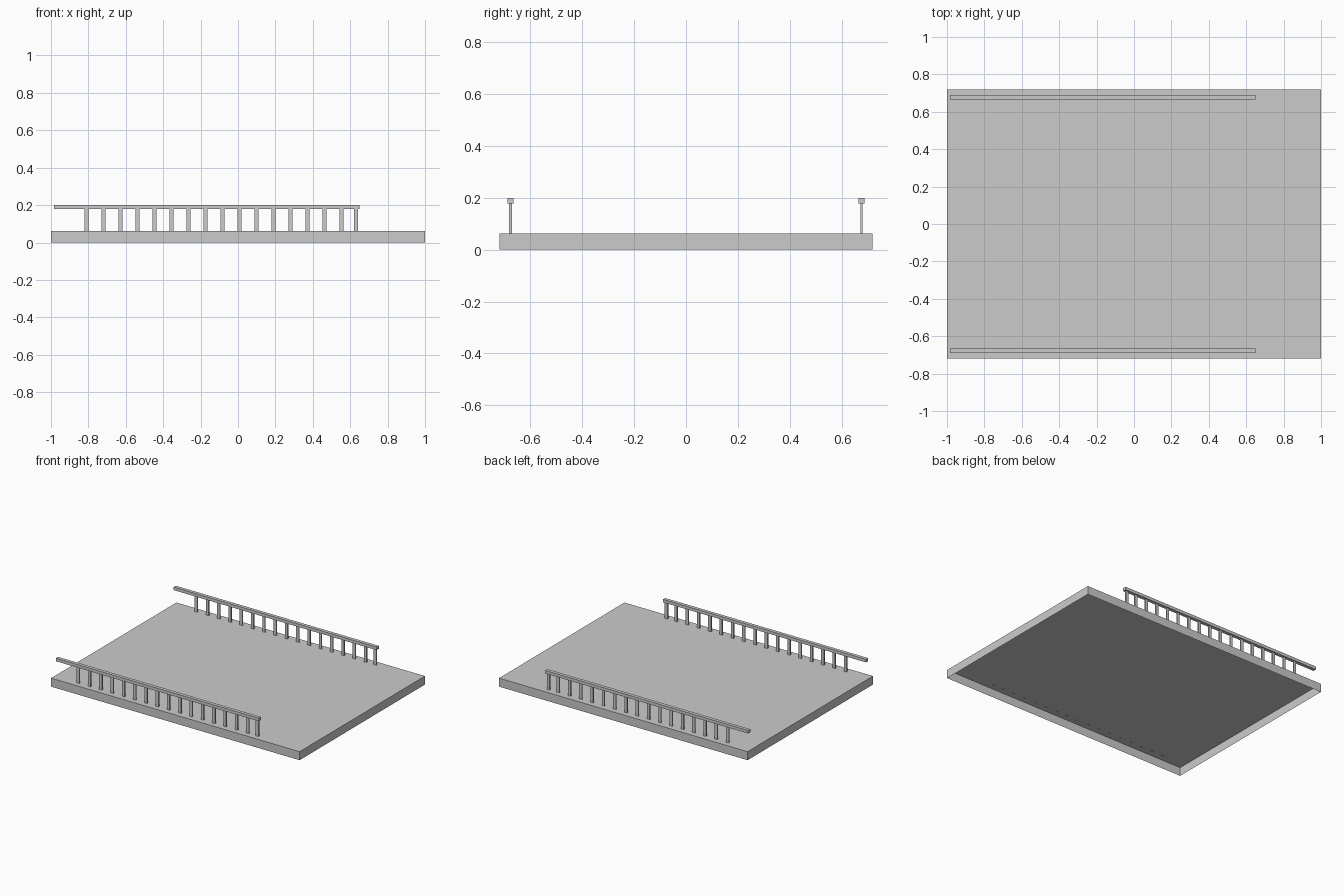
import bpy, bmesh

if "Cube" in bpy.data.objects:
    bpy.data.objects.remove(bpy.data.objects["Cube"])


def box(name, x0, x1, y0, y1, z0, z1, open_bottom=False):
    bm = bmesh.new()
    bmesh.ops.create_cube(bm, size=1)
    for v in bm.verts:
        v.co.x = x1 if v.co.x > 0 else x0
        v.co.y = y1 if v.co.y > 0 else y0
        v.co.z = z1 if v.co.z > 0 else z0
    bm.normal_update()
    if open_bottom:
        bottom = [f for f in bm.faces if f.normal.z < -0.5]
        bmesh.ops.delete(bm, geom=bottom, context='FACES_ONLY')
    mesh = bpy.data.meshes.new(name)
    bm.to_mesh(mesh)
    bm.free()
    obj = bpy.data.objects.new(name, mesh)
    bpy.context.collection.objects.link(obj)
    return obj


# Deck: shallow shell, open underneath
box("deck", -1, 1, -0.72, 0.72, 0, 0.062, open_bottom=True)

# Baluster positions: even spacing, the last one tucked in at the rail end
baluster_x = [-0.81 + 0.0909 * i for i in range(16)] + [0.631]

# One railing along each long side
for side, y, half_depth in (("front", -0.677, 0.005), ("back", 0.677, 0.004)):
    box(side + "_handrail", -0.983, 0.65, y - 0.0125, y + 0.0125, 0.178, 0.2)
    for i, x in enumerate(baluster_x):
        box(f"{side}_baluster_{i + 1}", x - 0.011, x + 0.011,
            y - half_depth, y + half_depth, 0.06, 0.179)
